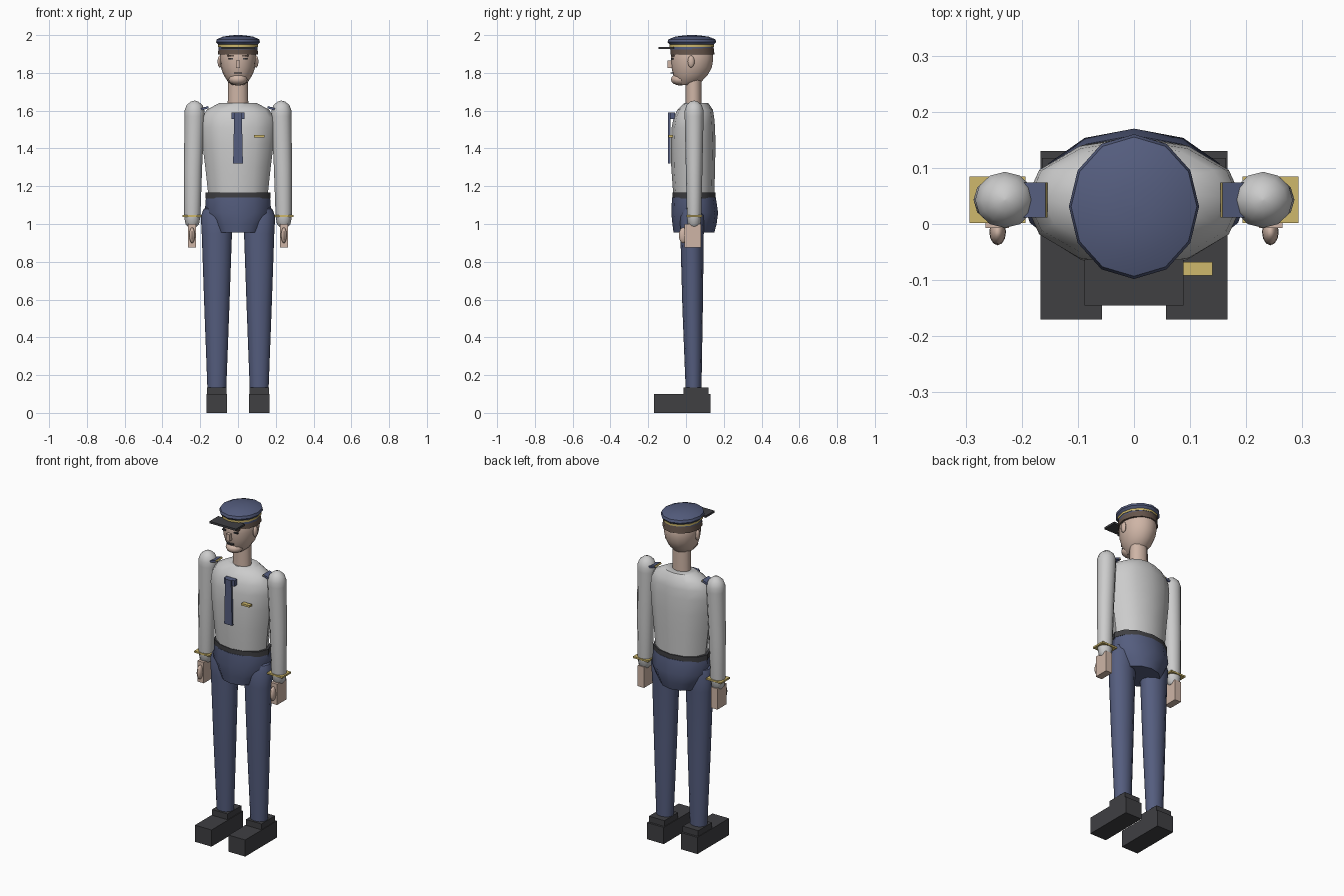
import bpy, bmesh, math
from mathutils import Vector

if "Cube" in bpy.data.objects:
    bpy.data.objects.remove(bpy.data.objects["Cube"])


def paint(name, rgb):
    m = bpy.data.materials.new(name)
    m.diffuse_color = (*rgb, 1)
    m.use_nodes = True
    m.node_tree.nodes["Principled BSDF"].inputs["Base Color"].default_value = m.diffuse_color
    return m


NAVY = paint("navy", (0.09, 0.11, 0.21))
BLACK = paint("black", (0.05, 0.05, 0.055))
SKIN = paint("skin", (0.62, 0.46, 0.38))
GOLD = paint("gold", (0.62, 0.48, 0.15))
BROWN = paint("brown", (0.13, 0.09, 0.07))


def finish(name, bm, mat, smooth=True):
    bmesh.ops.recalc_face_normals(bm, faces=bm.faces)
    me = bpy.data.meshes.new(name)
    bm.to_mesh(me)
    bm.free()
    ob = bpy.data.objects.new(name, me)
    bpy.context.collection.objects.link(ob)
    if mat:
        me.materials.append(mat)
    if smooth:
        bpy.ops.object.select_all(action='DESELECT')
        ob.select_set(True)
        bpy.context.view_layer.objects.active = ob
        bpy.ops.object.shade_smooth_by_angle(angle=math.radians(40))
    return ob


def loft(name, rings, mat=None, n=12):
    """Stack of elliptical rings: (z, rx, ry, cx, cy)."""
    bm = bmesh.new()
    loops = []
    for z, rx, ry, cx, cy in rings:
        loops.append([bm.verts.new((cx + rx * math.cos(2 * math.pi * i / n),
                                    cy + ry * math.sin(2 * math.pi * i / n), z))
                      for i in range(n)])
    for a, b in zip(loops, loops[1:]):
        for i in range(n):
            bm.faces.new((a[i], a[(i + 1) % n], b[(i + 1) % n], b[i]))
    bm.faces.new(loops[0])
    bm.faces.new(loops[-1])
    return finish(name, bm, mat)


def box(name, lo, hi, mat=None, tilt=0):
    lo, hi = Vector(lo), Vector(hi)
    bm = bmesh.new()
    bmesh.ops.create_cube(bm, size=1)
    for v in bm.verts:
        v.co = Vector(a * b for a, b in zip(v.co, hi - lo))
    ob = finish(name, bm, mat, False)
    ob.location = (lo + hi) / 2
    ob.rotation_euler.y = tilt
    return ob


def ball(name, c, r, mat=None, u=12, v=8):
    bm = bmesh.new()
    bmesh.ops.create_uvsphere(bm, u_segments=u, v_segments=v, radius=1)
    for p in bm.verts:
        p.co = Vector(a * b for a, b in zip(p.co, r))
    ob = finish(name, bm, mat)
    ob.location = c
    return ob


def side_box(name, x0, x1, y0, y1, z0, z1, s, mat, tilt=0):
    box(name, (min(s * x0, s * x1), y0, z0), (max(s * x0, s * x1), y1, z1), mat, s * tilt)


# limbs and paired details
for s, side in ((-1, "right"), (1, "left")):
    side_box(side + "_shoe", .057, .167, -.17, .13, 0, .10, s, BLACK)
    side_box(side + "_shoe_collar", .061, .164, -.012, .118, .10, .135, s, BLACK)
    x = .112 * s
    loft(side + "_leg", [(.13, .05, .042, x, .04), (.55, .066, .054, x, .035),
                         (.95, .08, .062, x, .032), (1.04, .085, .066, x, .035),
                         (1.08, .07, .055, x, .037), (1.10, .03, .025, x, .04)], NAVY)
    a, b = .23 * s, .242 * s
    loft(side + "_sleeve", [(.985, .022, .02, b, .043), (1.0, .036, .034, b, .043),
                            (1.04, .043, .038, b, .043), (1.3, .048, .044, .238 * s, .043),
                            (1.57, .053, .05, a, .043), (1.6, .053, .05, a, .043),
                            (1.63, .042, .04, a, .043), (1.648, .02, .02, a, .043),
                            (1.653, .002, .002, a, .043)], n=12)
    side_box(side + "_cuff_stripe", .193, .293, .002, .085, 1.038, 1.048, s, GOLD)
    side_box(side + "_hand", .223, .265, -.007, .08, .875, 1.0, s, SKIN)
    ball(side + "_thumb", (.243 * s, -.014, .94), (.015, .024, .042), SKIN)
    side_box(side + "_epaulette", .155, .215, .012, .074, 1.604, 1.616, s, NAVY, .3)
    side_box(side + "_epaulette_stripe", .156, .165, .012, .074, 1.612, 1.623, s, GOLD, .3)
    ball(side + "_ear", (.096 * s, .027, 1.86), (.012, .018, .032), SKIN)
    side_box(side + "_eye", .027, .05, -.079, -.066, 1.87, 1.878, s, BLACK)
    side_box(side + "_eyebrow", .022, .055, -.078, -.06, 1.888, 1.895, s, BROWN)

# trunk
loft("hips", [(.955, .12, .108, 0, .042), (1.0, .145, .117, 0, .045),
              (1.06, .176, .124, 0, .046), (1.14, .17, .116, 0, .042)], NAVY)
loft("belt", [(1.135, .173, .114, 0, .042), (1.167, .173, .114, 0, .042)], BLACK)
loft("shirt", [(1.16, .158, .109, 0, .041), (1.3, .173, .116, 0, .038),
               (1.42, .188, .118, 0, .038), (1.51, .195, .115, 0, .039),
               (1.565, .19, .107, 0, .042), (1.605, .165, .094, 0, .048),
               (1.64, .10, .064, 0, .054)])

# tie and badge
box("tie_knot", (-.035, -.085, 1.555), (.035, -.058, 1.59), NAVY)
bm = bmesh.new()
outline = [(-.026, 1.32), (.026, 1.32), (.02, 1.59), (-.02, 1.59)]
face = bm.faces.new([bm.verts.new((x, -.094, z)) for x, z in outline])
ext = bmesh.ops.extrude_face_region(bm, geom=[face])
bmesh.ops.translate(bm, vec=(0, .012, 0), verts=[g for g in ext["geom"] if isinstance(g, bmesh.types.BMVert)])
finish("tie", bm, NAVY, False)
box("name_badge", (.086, -.092, 1.459), (.14, -.068, 1.471), GOLD)

# neck and head
loft("neck", [(1.61, .055, .043, 0, .04), (1.78, .052, .043, 0, .04)], SKIN)
loft("head", [(1.735, .03, .04, 0, 0), (1.755, .055, .068, 0, .015),
              (1.79, .077, .092, 0, .024), (1.83, .091, .107, 0, .03),
              (1.87, .096, .112, 0, .032), (1.91, .094, .11, 0, .032),
              (1.94, .08, .095, 0, .032)], SKIN, 16)
ball("chin", (0, -.03, 1.765), (.05, .05, .032), SKIN)
box("nose", (-.011, -.098, 1.825), (.011, -.07, 1.865), SKIN)
box("mouth", (-.02, -.082, 1.796), (.02, -.06, 1.803), BLACK)
loft("hair", [(1.897, .107, .117, 0, .034), (1.935, .102, .114, 0, .032)], BROWN)

# cap
loft("cap_band", [(1.925, .103, .115, 0, .031), (1.96, .103, .115, 0, .031)], NAVY)
loft("cap_stripe", [(1.938, .106, .118, 0, .031), (1.95, .106, .118, 0, .031)], GOLD)
loft("cap_crown", [(1.95, .105, .117, 0, .031), (1.963, .116, .129, 0, .031),
                   (1.978, .112, .124, 0, .031), (1.992, .08, .088, 0, .031),
                   (1.999, .03, .035, 0, .031), (2.0, .002, .002, 0, .031)], NAVY)
box("cap_visor", (-.088, -.145, 1.926), (.088, -.063, 1.938), BLACK)
